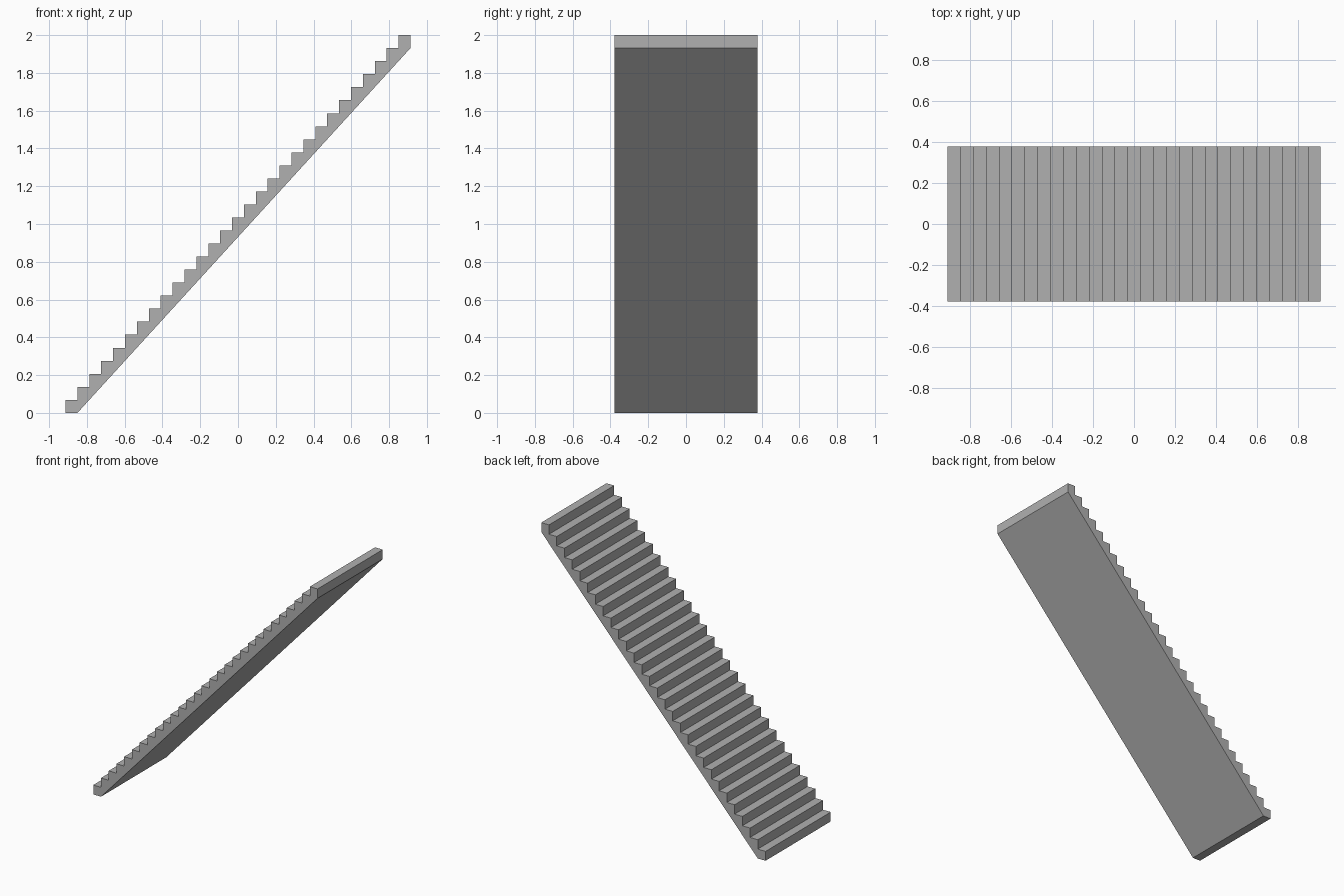
import bpy, bmesh

if "Cube" in bpy.data.objects:
    bpy.data.objects.remove(bpy.data.objects["Cube"])

STEPS = 29
HALF_LENGTH, HALF_WIDTH, HEIGHT = 0.913, 0.379, 2.0
run = 2 * HALF_LENGTH / STEPS
rise = HEIGHT / STEPS

# Side profile: sawtooth of risers and treads, closed by a sloped underside
profile = [(-HALF_LENGTH, 0.0)]
for i in range(STEPS):
    x, z = -HALF_LENGTH + i * run, (i + 1) * rise
    profile += [(x, z), (x + run, z)]
profile += [(HALF_LENGTH, HEIGHT - rise), (-HALF_LENGTH + run, 0.0)]

# Staircase: extrude the profile across the width
bm = bmesh.new()
side = bm.faces.new([bm.verts.new((x, -HALF_WIDTH, z)) for x, z in profile])
extruded = bmesh.ops.extrude_face_region(bm, geom=[side], use_keep_orig=True)
moved = [v for v in extruded["geom"] if isinstance(v, bmesh.types.BMVert)]
bmesh.ops.translate(bm, verts=moved, vec=(0, 2 * HALF_WIDTH, 0))
bmesh.ops.recalc_face_normals(bm, faces=bm.faces)

mesh = bpy.data.meshes.new("staircase")
bm.to_mesh(mesh)
bm.free()

# Dark grey finish
grey = bpy.data.materials.new("dark_grey")
grey.diffuse_color = (0.435, 0.435, 0.435, 1)
grey.use_nodes = True
grey.node_tree.nodes["Principled BSDF"].inputs["Base Color"].default_value = grey.diffuse_color
mesh.materials.append(grey)
bpy.context.collection.objects.link(bpy.data.objects.new("staircase", mesh))
